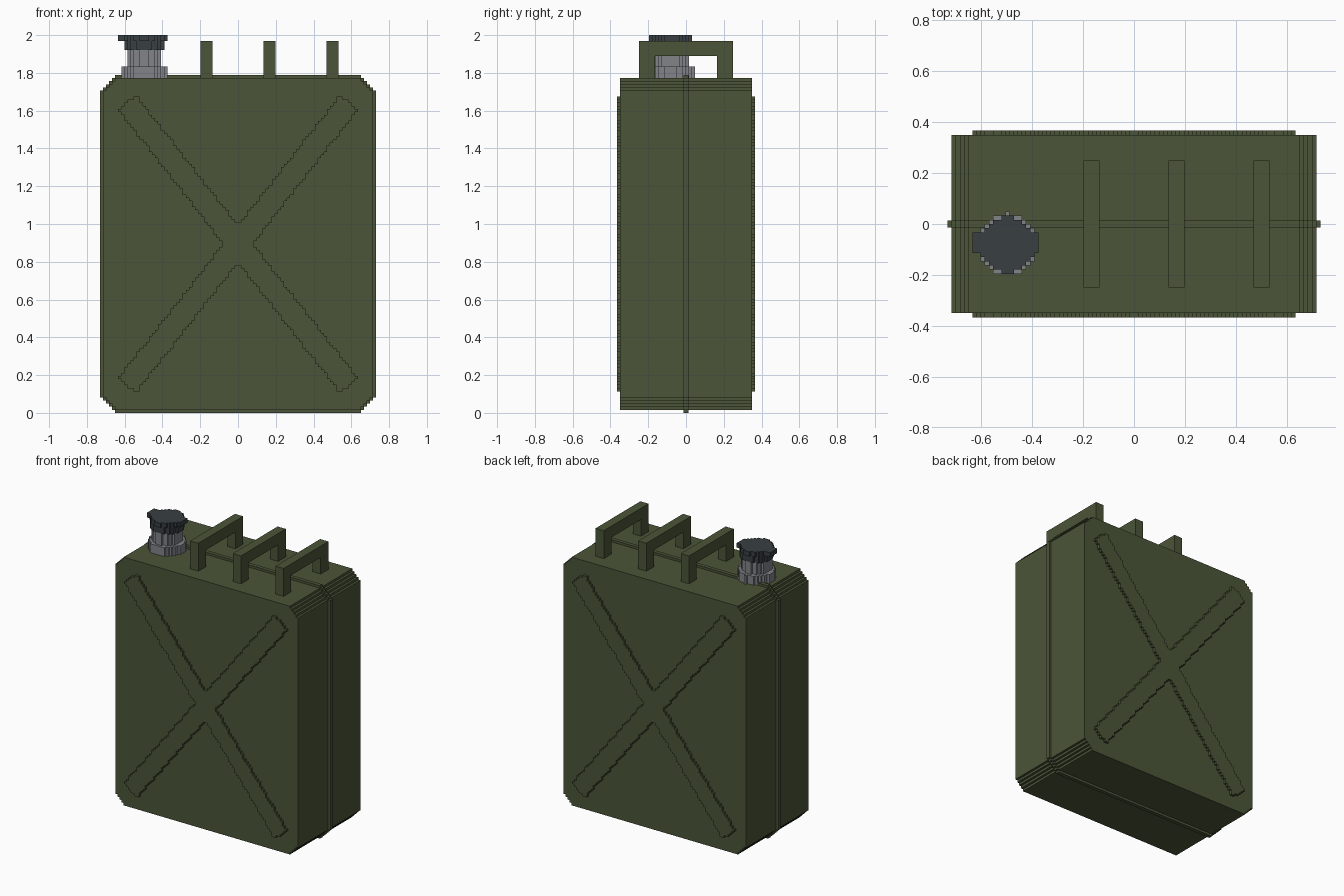
import bpy, bmesh, math

if "Cube" in bpy.data.objects:
    bpy.data.objects.remove(bpy.data.objects["Cube"])

H = 2 / 123  # step size of the blocky style


def material(name, rgb):
    m = bpy.data.materials.new(name)
    m.diffuse_color = (*rgb, 1)
    m.use_nodes = True
    m.node_tree.nodes["Principled BSDF"].inputs["Base Color"].default_value = m.diffuse_color
    return m


green = material("olive_paint", (0.07, 0.09, 0.04))
steel = material("grey_metal", (0.22, 0.23, 0.25))
dark = material("dark_metal", (0.04, 0.05, 0.055))


def finish(bm, name, mat):
    bmesh.ops.recalc_face_normals(bm, faces=bm.faces)
    me = bpy.data.meshes.new(name)
    bm.to_mesh(me)
    bm.free()
    me.materials.append(mat)
    ob = bpy.data.objects.new(name, me)
    bpy.context.collection.objects.link(ob)
    return ob


def stepped(name, mat, inside, us, vs, lo, hi, upright=True):
    """Extrude every H-sized cell whose centre passes inside(u, v), in cell units."""
    bm = bmesh.new()
    verts = {}

    def vert(i, j):
        if (i, j) not in verts:
            verts[i, j] = bm.verts.new((i * H, lo, j * H) if upright else (i * H, j * H, lo))
        return verts[i, j]

    for i in range(*us):
        for j in range(*vs):
            if inside(i + 0.5, j + 0.5):
                bm.faces.new([vert(i, j), vert(i + 1, j), vert(i + 1, j + 1), vert(i, j + 1)])
    bmesh.ops.dissolve_limit(bm, angle_limit=0.01, verts=bm.verts, edges=bm.edges)
    top = bmesh.ops.extrude_face_region(bm, geom=bm.faces[:], use_keep_orig=True)["geom"]
    d = hi - lo
    bmesh.ops.translate(bm, verts=[g for g in top if isinstance(g, bmesh.types.BMVert)],
                        vec=(0, d, 0) if upright else (0, 0, d))
    return finish(bm, name, mat)


# Can shell and centre weld seam: rectangles with stepped corners
def panel(a, b, n):
    def inside(u, v):
        u, v = abs(u), abs(v - 55)
        return u < a and v < b and u + v < a + b - n - 0.5
    return inside


stepped("can_body", green, panel(44, 54.5, 4), (-46, 46), (0, 112), -0.349, 0.349)
stepped("weld_seam", green, panel(45, 55.5, 5), (-46, 46), (0, 112), -0.0135, 0.0135)


# Raised cross on front and back
def cross(u, v):
    u, v = abs(u), abs(v - 55)
    c, s = 0.617, 0.787
    return abs(u * s - v * c) < 3.75 and u * c + v * s < 58.6


stepped("front_cross", green, cross, (-46, 46), (0, 112), -0.366, -0.345)
stepped("back_cross", green, cross, (-46, 46), (0, 112), 0.345, 0.366)

# Three carrying handles
PROFILE = [(-.25, 1.77), (-.25, 1.97), (.25, 1.97), (.25, 1.77),
           (.165, 1.77), (.165, 1.89), (-.165, 1.89), (-.165, 1.77)]
for k, x in enumerate((-0.167, 0.167, 0.5)):
    bm = bmesh.new()
    f = bm.faces.new([bm.verts.new((x - 0.032, y, z)) for y, z in PROFILE])
    ext = bmesh.ops.extrude_face_region(bm, geom=[f], use_keep_orig=True)["geom"]
    bmesh.ops.translate(bm, verts=[g for g in ext if isinstance(g, bmesh.types.BMVert)],
                        vec=(0.064, 0, 0))
    finish(bm, f"handle_{k + 1}", green)


# Filler neck and cap: stepped discs
def disc(name, mat, r, z0, z1, extra=lambda u, v: False):
    stepped(name, mat, lambda u, v: math.hypot(u + 30.5, v + 5) < r or extra(u, v),
            (-42, -18), (-16, 8), z0, z1, upright=False)


disc("neck_flange", steel, 7.18, 1.77, 1.835, lambda u, v: u == -30.5 and v == 2.5)
disc("neck", steel, 5.6, 1.835, 1.92)
disc("cap_skirt", dark, 6.2, 1.92, 1.968)
disc("cap_top", dark, 6.7, 1.968, 2.0, lambda u, v: abs(u + 31) < 8 and abs(v + 4.5) < 2.6)
